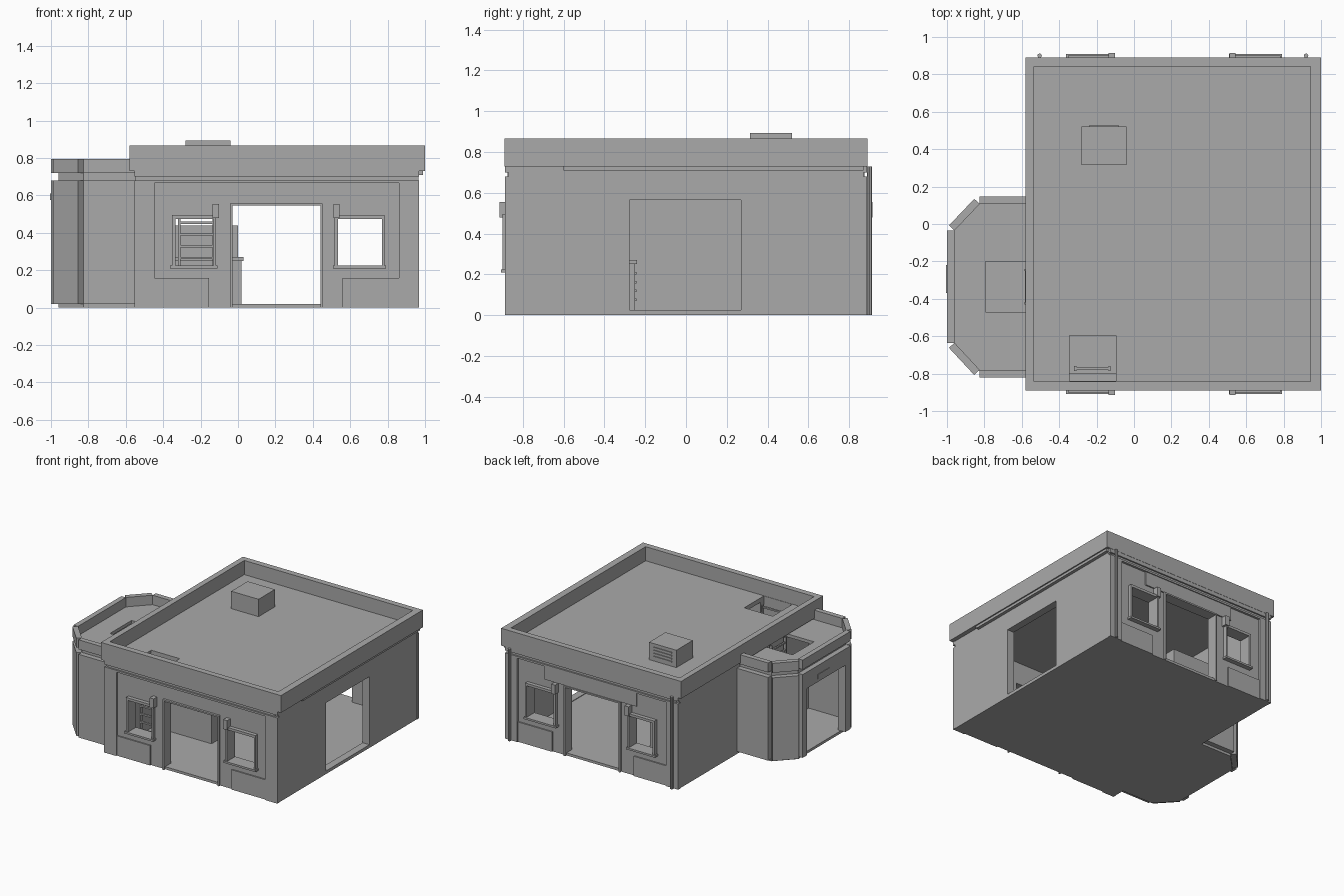
import bpy, bmesh, math
from mathutils import Matrix, Vector

if "Cube" in bpy.data.objects:
    bpy.data.objects.remove(bpy.data.objects["Cube"])

grey = bpy.data.materials.new("plain grey")
grey.diffuse_color = (0.4, 0.4, 0.4, 1)
grey.use_nodes = True
grey.node_tree.nodes["Principled BSDF"].inputs["Base Color"].default_value = grey.diffuse_color


def finish(name, bm):
    bmesh.ops.recalc_face_normals(bm, faces=bm.faces)
    me = bpy.data.meshes.new(name)
    bm.to_mesh(me)
    bm.free()
    me.materials.append(grey)
    ob = bpy.data.objects.new(name, me)
    bpy.context.scene.collection.objects.link(ob)
    return ob


def box(name, x0, x1, y0, y1, z0, z1, rot=0.0):
    bm = bmesh.new()
    mid = Vector(((x0 + x1) / 2, (y0 + y1) / 2, (z0 + z1) / 2))
    m = Matrix.Translation(mid) @ Matrix.Rotation(rot, 4, 'Z') @ Matrix.Diagonal((x1 - x0, y1 - y0, z1 - z0, 1))
    bmesh.ops.create_cube(bm, size=1, matrix=m)
    return finish(name, bm)


def prism(name, pts, z0, z1):
    bm = bmesh.new()
    f = bm.faces.new([bm.verts.new((x, y, z0)) for x, y in pts])
    ext = bmesh.ops.extrude_face_region(bm, geom=[f])
    vs = [v for v in ext['geom'] if isinstance(v, bmesh.types.BMVert)]
    bmesh.ops.translate(bm, verts=vs, vec=(0, 0, z1 - z0))
    return finish(name, bm)


def cut(ob, cutters):
    """Subtract the cutters, bake the result and delete them."""
    for c in cutters:
        m = ob.modifiers.new("cut", 'BOOLEAN')
        m.operation, m.solver, m.object = 'DIFFERENCE', 'EXACT', c
    dg = bpy.context.evaluated_depsgraph_get()
    me = bpy.data.meshes.new_from_object(ob.evaluated_get(dg))
    ob.modifiers.clear()
    ob.data = me
    for c in cutters:
        bpy.data.objects.remove(c)


# Main hall: hollow shell with doors, windows and roof hatch
hall = box("hall_shell", -0.55, 0.965, -0.87, 0.87, 0, 0.755)
cut(hall, [
    box("cut_room", -0.49, 0.905, -0.80, 0.80, 0.02, 0.72),
    box("cut_doors", -0.03, 0.44, -1.2, 1.2, 0.02, 0.545),
    box("cut_window_left", -0.335, -0.13, -1.2, 1.2, 0.225, 0.475),
    box("cut_window_right", 0.535, 0.77, -1.2, 1.2, 0.225, 0.475),
    box("cut_side_door", 0.7, 1.3, -0.277, 0.27, 0.025, 0.565),
    box("cut_hatch", -0.345, -0.095, -0.84, -0.595, 0.6, 0.9)])

# Roof parapet ring
parapet = box("parapet", -0.58, 1.0, -0.89, 0.89, 0.73, 0.867)
cut(parapet, [box("cut_parapet", -0.535, 0.945, -0.843, 0.843, 0.6, 1.0)])
box("side_ledge", 0.96, 0.99, -0.6, 0.87, 0.71, 0.735)


def facade(name, s, x0, x1, d0, d1, z0, z1):
    """Box on the front (s=-1) or back (s=1) facade, d0..d1 from the centre."""
    a, b = sorted((s * d0, s * d1))
    return box(name, x0, x1, a, b, z0, z1)


for s, side in ((-1, "front"), (1, "back")):
    # Corner pilasters, with a groove under the cornice
    for a, b in ((-0.553, -0.447), (0.86, 0.968)):
        facade(side + "_pilaster", s, a, b, 0.86, 0.888, 0, 0.68)
    facade(side + "_frieze", s, -0.447, 0.86, 0.86, 0.888, 0.665, 0.68)
    facade(side + "_cornice", s, -0.553, 0.968, 0.86, 0.888, 0.70, 0.735)
    facade(side + "_groove_back", s, -0.527, 0.94, 0.86, 0.876, 0.675, 0.705)
    # Door frame
    for a, b in ((-0.042, -0.03), (0.44, 0.453)):
        facade(side + "_door_jamb", s, a, b, 0.86, 0.888, 0, 0.545)
    facade(side + "_door_head", s, -0.042, 0.453, 0.86, 0.888, 0.545, 0.557)
    # Raised panels below the windows
    for a, b in ((-0.447, -0.156), (0.56, 0.86)):
        facade(side + "_low_panel", s, a, b, 0.86, 0.88, 0, 0.157)
    # Window frames, sills and lamps
    for a, b, lx in ((-0.335, -0.13, -0.118), (0.535, 0.77, 0.527)):
        facade(side + "_sill", s, a - 0.028, b + 0.02, 0.86, 0.908, 0.21, 0.225)
        facade(side + "_window_head", s, a - 0.018, b + 0.012, 0.86, 0.9, 0.475, 0.495)
        facade(side + "_window_side", s, a - 0.018, a, 0.86, 0.9, 0.225, 0.475)
        facade(side + "_window_side", s, b, b + 0.012, 0.86, 0.9, 0.225, 0.475)
        facade(side + "_lamp", s, lx - 0.017, lx + 0.017, 0.86, 0.914, 0.48, 0.555)

# Board above the back door
box("back_board", -0.18, 0.625, 0.86, 0.88, 0.557, 0.67)

# Drain pipes on the back corners
for x in (-0.505, 0.92):
    bm = bmesh.new()
    bmesh.ops.create_cone(bm, cap_ends=True, segments=8, radius1=0.012, radius2=0.012, depth=0.73,
                          matrix=Matrix.Translation((x, 0.9, 0.365)))
    finish("drain_pipe", bm)

# Roof cooling unit with louvres at its back
box("roof_unit", -0.28, -0.04, 0.315, 0.52, 0.75, 0.893)
for i in range(4):
    z = 0.785 + i * 0.024
    box("unit_louvre", -0.24, -0.08, 0.515, 0.526, z, z + 0.01)

# Ladder to the hall hatch
for x in (-0.32, -0.137):
    box("ladder_rail", x, x + 0.012, -0.785, -0.76, 0.02, 0.72)
for i in range(11):
    z = 0.07 + i * 0.063
    box("ladder_rung", -0.31, -0.137, -0.78, -0.765, z, z + 0.012)

# Indoor counter with drawer knobs, and a tall cabinet
box("counter", -0.45, 0.02, -0.36, -0.25, 0.02, 0.25)
box("counter_top", -0.46, 0.03, -0.37, -0.24, 0.25, 0.27)
for i in range(4):
    z = 0.07 + i * 0.043
    box("drawer_knob", -0.01, 0.01, -0.25, -0.242, z, z + 0.012)
box("cabinet", -0.49, 0.0, 0.3, 0.45, 0.02, 0.44)

# Side bay: hollow chamfered prism with roof hole and door
pts = [(-0.55, 0.107), (-0.825, 0.107), (-0.96, -0.035),
       (-0.96, -0.635), (-0.825, -0.78), (-0.55, -0.78)]
inner = [(-0.55, 0.08), (-0.815, 0.08), (-0.935, -0.045),
         (-0.935, -0.625), (-0.815, -0.753), (-0.55, -0.753)]
bay = prism("bay_shell", pts, 0, 0.72)
cut(bay, [
    prism("cut_bay_room", inner, 0.02, 0.695),
    box("cut_bay_door", -1.1, -0.85, -0.57, -0.09, 0.02, 0.55),
    box("cut_bay_hatch", -0.795, -0.552, -0.47, -0.2, 0.5, 0.9)])

# Outer wall slabs and parapet pieces of the bay, one per side
for i in range(5):
    p, q = Vector(pts[i]), Vector(pts[i + 1])
    d = q - p
    n = Vector((d.y, -d.x)).normalized()
    if n.dot((p + q) / 2 - Vector((-0.55, -0.335))) < 0:
        n = -n
    c = (p + q) / 2 + n * 0.02
    h = d.length / 2
    rot = math.atan2(d.y, d.x)
    slab = box("bay_wall", c.x - h, c.x + h, c.y - 0.02, c.y + 0.02, 0.02, 0.68, rot)
    box("bay_parapet", c.x - h, c.x + h, c.y - 0.02, c.y + 0.02, 0.72, 0.795, rot)
    if i == 2:
        cut(slab, [box("cut_slab_door", -1.1, -0.85, -0.57, -0.09, 0.0, 0.55)])
box("door_plate", -1.004, -0.99, -0.37, -0.22, 0.575, 0.61)

# Ladder to the bay hatch
for y in (-0.43, -0.252):
    box("bay_ladder_rail", -0.585, -0.565, y, y + 0.012, 0.02, 0.715)
for i in range(11):
    z = 0.07 + i * 0.06
    box("bay_ladder_rung", -0.582, -0.57, -0.42, -0.25, z, z + 0.012)
